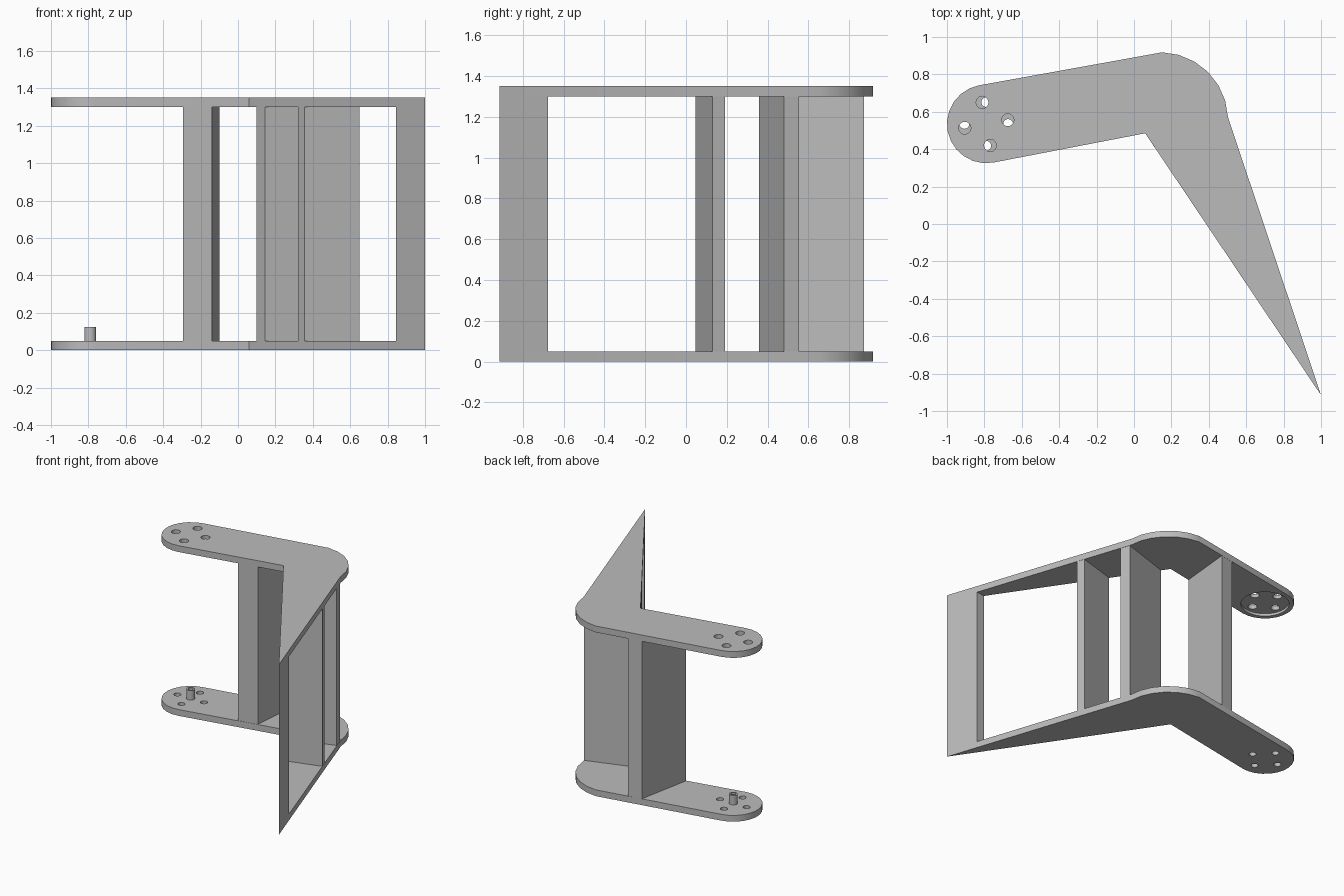
import bpy, bmesh
from math import cos, sin, radians

cube = bpy.data.objects.get("Cube")
if cube:
    bpy.data.objects.remove(cube, do_unlink=True)

THICK, HEIGHT = 0.05, 1.35
HUB = (-0.79, 0.535)      # centre of the rounded arm end
HUB_R = 0.21

grey = bpy.data.materials.new("plain grey")
grey.use_nodes = True
grey.diffuse_color = (0.5, 0.5, 0.5, 1)
grey.node_tree.nodes["Principled BSDF"].inputs["Base Color"].default_value = (0.5, 0.5, 0.5, 1)


def arc(centre, r, start, end, steps):
    angles = [radians(start + (end - start) * i / steps) for i in range(steps + 1)]
    return [(centre[0] + r * cos(a), centre[1] + r * sin(a)) for a in angles]


def circle(centre, r, steps=24):
    return arc(centre, r, 0, 360, steps)[:-1]


def prism(name, outline, z0, z1):
    """Extrude a flat outline from z0 up to z1."""
    bm = bmesh.new()
    face = bm.faces.new([bm.verts.new((x, y, z0)) for x, y in outline])
    top = bmesh.ops.extrude_face_region(bm, geom=[face])["geom"]
    bmesh.ops.translate(bm, vec=(0, 0, z1 - z0),
                        verts=[v for v in top if isinstance(v, bmesh.types.BMVert)])
    bmesh.ops.recalc_face_normals(bm, faces=bm.faces)
    mesh = bpy.data.meshes.new(name)
    bm.to_mesh(mesh)
    bm.free()
    mesh.materials.append(grey)
    obj = bpy.data.objects.new(name, mesh)
    bpy.context.collection.objects.link(obj)
    return obj


def activate(obj):
    bpy.ops.object.select_all(action='DESELECT')
    obj.select_set(True)
    bpy.context.view_layer.objects.active = obj


def cut(obj, outline, z0, z1):
    """Subtract a prism and discard the cutter."""
    cutter = prism("cutter", outline, z0, z1)
    cutter.hide_render = True
    mod = obj.modifiers.new("cut", 'BOOLEAN')
    mod.operation, mod.solver, mod.object = 'DIFFERENCE', 'EXACT', cutter
    activate(obj)
    bpy.ops.object.modifier_apply(modifier=mod.name)
    bpy.data.objects.remove(cutter, do_unlink=True)


def smooth(obj):
    activate(obj)
    bpy.ops.object.shade_smooth_by_angle(angle=radians(30))


def bolt_holes(obj, turn, r, z0, z1):
    for x, y in arc(HUB, 0.117, turn, turn + 270, 3):
        cut(obj, circle((x, y), r, 20), z0, z1)


# Bent side plates: rounded arm, rounded elbow, pointed leg
plate = (arc(HUB, HUB_R, 100.5, 280.5, 12) + [(0.06, 0.485), (1.0, -0.915)]
         + arc((0.14, 0.555), 0.363, 2.4, 88.4, 6))

lower_plate = prism("lower_plate", plate, 0, THICK)
bolt_holes(lower_plate, 0, 0.026, -0.1, 0.1)

upper_plate = prism("upper_plate", plate, HEIGHT - THICK, HEIGHT)
cut(upper_plate, circle(HUB, 0.175, 40), HEIGHT - 0.1, HEIGHT - 0.03)
bolt_holes(upper_plate, 10.5, 0.033, HEIGHT - 0.1, HEIGHT + 0.1)

# Hollow pivot pin on the lower plate
pin = prism("pivot_pin", circle(HUB, 0.032), THICK, 0.125)
cut(pin, circle(HUB, 0.019), 0.07, 0.2)

for part in (lower_plate, upper_plate, pin):
    smooth(part)

# Upright walls joining the plates, flush with their edges
walls = {
    "arm_wall": [(-0.295, 0.419), (-0.14, 0.448), (-0.10, 0.872), (-0.21, 0.852)],
    "elbow_wall": [(0.10, 0.425), (0.145, 0.359), (0.53, 0.48), (0.505, 0.555)],
    "leg_wall": [(0.32, 0.10), (0.355, 0.046), (0.649, 0.13), (0.628, 0.19)],
    "tip_wall": [(0.845, -0.684), (1.0, -0.915), (0.92, -0.676)],
}
for name, outline in walls.items():
    prism(name, outline, THICK, HEIGHT - THICK)
